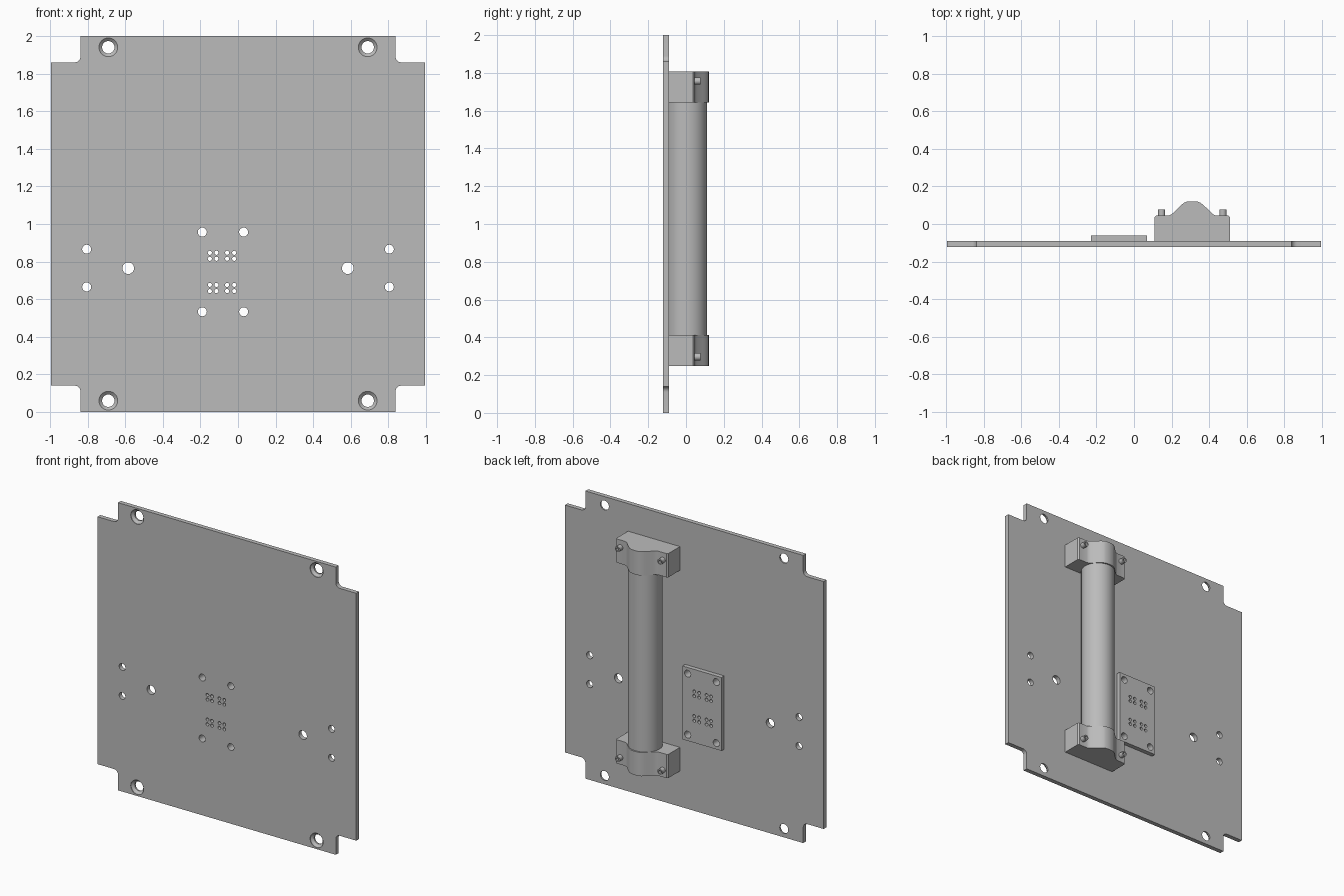
import bpy, bmesh, math
from mathutils import Matrix, Vector

if "Cube" in bpy.data.objects:
    bpy.data.objects.remove(bpy.data.objects["Cube"])

grey = bpy.data.materials.new("plain grey")
grey.use_nodes = True
GREY = (0.5, 0.5, 0.5, 1)
grey.diffuse_color = GREY
grey.node_tree.nodes["Principled BSDF"].inputs["Base Color"].default_value = GREY

FRONT, BACK = -0.122, -0.091      # front and back of the panel
BODY_X = 0.31                     # centre line of the tube and its clamps


def finish(name, bm, smooth=True):
    bmesh.ops.recalc_face_normals(bm, faces=bm.faces)
    mesh = bpy.data.meshes.new(name)
    bm.to_mesh(mesh)
    bm.free()
    mesh.materials.append(grey)
    obj = bpy.data.objects.new(name, mesh)
    bpy.context.collection.objects.link(obj)
    if smooth:
        shade(obj)
    return obj


def shade(obj):
    bpy.ops.object.select_all(action='DESELECT')
    obj.select_set(True)
    bpy.context.view_layer.objects.active = obj
    bpy.ops.object.shade_smooth_by_angle(angle=math.radians(30))


def lathe(bm, matrix, profile, sides=32):
    """Closed turned solid from (height, radius) pairs along local z."""
    rings = []
    for h, r in profile:
        rings.append([bm.verts.new(matrix @ Vector((r * math.cos(a), r * math.sin(a), h)))
                      for a in (math.tau * i / sides for i in range(sides))])
    for low, high in zip(rings, rings[1:]):
        for i in range(sides):
            j = (i + 1) % sides
            bm.faces.new((low[i], low[j], high[j], high[i]))
    bm.faces.new(rings[0][::-1])
    bm.faces.new(rings[-1])


def along_y(x, z):
    return Matrix.Translation((x, 0, z)) @ Matrix.Rotation(-math.pi / 2, 4, 'X')


def prism(bm, points, offset):
    """Extrude an outline of 3D points by an offset."""
    face = bm.faces.new([bm.verts.new(p) for p in points])
    new = bmesh.ops.extrude_face_region(bm, geom=[face])["geom"]
    bmesh.ops.translate(bm, vec=offset, verts=[v for v in new if isinstance(v, bmesh.types.BMVert)])


def drill(obj, cutter):
    cutter.hide_render = True
    mod = obj.modifiers.new("holes", 'BOOLEAN')
    mod.operation, mod.solver, mod.object = 'DIFFERENCE', 'EXACT', cutter
    graph = bpy.context.evaluated_depsgraph_get()
    mesh = bpy.data.meshes.new_from_object(obj.evaluated_get(graph))
    obj.modifiers.clear()
    obj.data = mesh
    bpy.data.objects.remove(cutter)
    shade(obj)


# Hole layout
module_x, module_z = -0.08, 0.745
module_holes = [(module_x + sx * 0.11, module_z + sz * 0.212, 0.024)
                for sx in (-1, 1) for sz in (-1, 1)]
module_holes += [(x, z, 0.011) for x in (-0.15, -0.115, -0.058, -0.02)
                 for z in (0.643, 0.676, 0.815, 0.847)]
panel_holes = [(s * 0.805, z, 0.024) for s in (-1, 1) for z in (0.665, 0.866)]
panel_holes += [(s * 0.584, 0.765, 0.031) for s in (-1, 1)]

# Panel outline: notched corners with filleted inner corners
W, NX, NZ, R = 0.995, 0.838, 0.86, 0.03
quarter = [(W, NZ)]
for i in range(9):
    a = math.radians(270 - 90 * i / 8)
    quarter.append((NX + R + R * math.cos(a), NZ + R + R * math.sin(a)))
quarter.append((NX, 1))
half = quarter + [(-x, z) for x, z in reversed(quarter)]
outline = half + [(x, -z) for x, z in reversed(half)]
bm = bmesh.new()
prism(bm, [(x, FRONT, z + 1) for x, z in outline], (0, BACK - FRONT, 0))
panel = finish("panel", bm, smooth=False)

# Panel holes, with countersunk corner holes
bm = bmesh.new()
for x, z, r in module_holes + panel_holes:
    lathe(bm, along_y(x, z), [(FRONT - 0.02, r), (BACK + 0.02, r)], 24)
for sx in (-1, 1):
    for z in (0.06, 1.94):
        lathe(bm, along_y(sx * 0.69, z), [(FRONT - 0.01, 0.05), (FRONT + 0.004, 0.05),
              (FRONT + 0.02, 0.033), (BACK + 0.02, 0.033)])
drill(panel, finish("panel_cutter", bm, smooth=False))

# Small drilled board on the back
bm = bmesh.new()
bmesh.ops.create_cube(bm, size=1, matrix=Matrix.Translation((module_x, BACK + 0.015, module_z))
                      @ Matrix.Diagonal((0.3, 0.03, 0.51, 1)))
board = finish("small_board", bm, smooth=False)
bm = bmesh.new()
for x, z, r in module_holes:
    lathe(bm, along_y(x, z), [(BACK - 0.02, r), (BACK + 0.05, r)], 24)
drill(board, finish("board_cutter", bm, smooth=False))

# Tube between the clamps
bm = bmesh.new()
lathe(bm, Matrix.Translation((BODY_X, 0.003, 0)), [(0.3, 0.109), (1.75, 0.109)], 64)
finish("tube", bm)

# Clamps with a domed saddle, and their socket screws
saddle = [(0.2, BACK), (0.2, 0.036), (0.192, 0.044), (0.13, 0.044), (0.117, 0.048),
          (0.104, 0.057), (0.075, 0.086), (0.06, 0.1), (0.045, 0.112), (0.03, 0.119)]
section = saddle + [(0, 0.121)] + [(-x, y) for x, y in reversed(saddle)]
for label, z0, z1, screw_z in (("lower", 0.247, 0.412, 0.297), ("upper", 1.643, 1.808, 1.757)):
    bm = bmesh.new()
    prism(bm, [(BODY_X + x, y, z0) for x, y in section], (0, 0, z1 - z0))
    finish(label + "_clamp", bm)
    bm = bmesh.new()
    for s in (-1, 1):
        lathe(bm, along_y(BODY_X + s * 0.163, screw_z),
              [(0.03, 0.019), (0.078, 0.019), (0.078, 0.01), (0.062, 0.01)], 24)
    finish(label + "_clamp_screws", bm)
